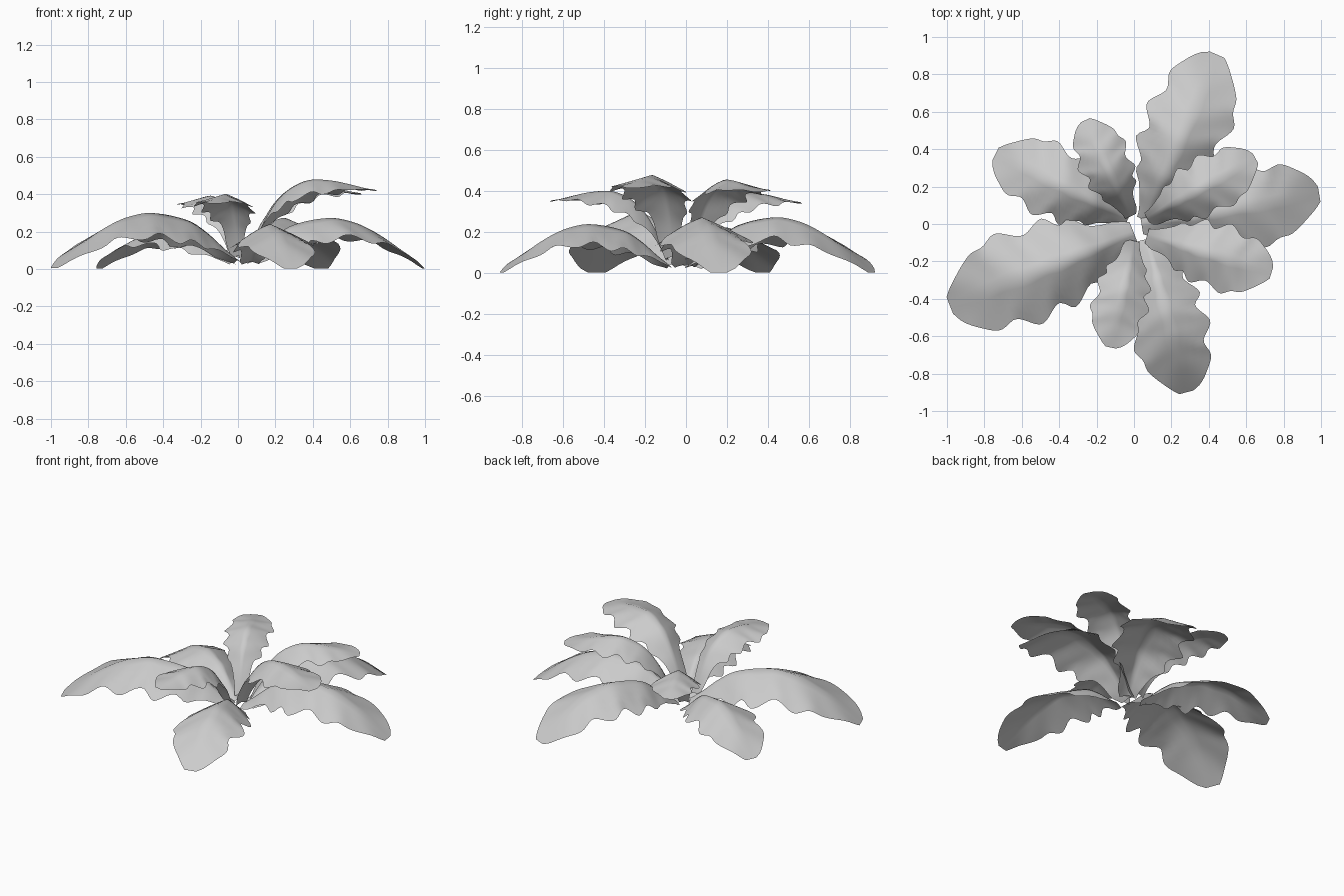
import bpy, bmesh, math
from mathutils import Vector

if "Cube" in bpy.data.objects:
    bpy.data.objects.remove(bpy.data.objects["Cube"])

mat = bpy.data.materials.new("leaf_grey")
mat.diffuse_color = (0.6, 0.6, 0.6, 1)
mat.use_nodes = True
mat.node_tree.nodes["Principled BSDF"].inputs["Base Color"].default_value = mat.diffuse_color

# Leaf profiles, all relative to leaf length: (position, value)
LOW_ARCH = [(0, .046), (.07, .10), (.17, .185), (.27, .245), (.47, .283), (.6, .262),
            (.7, .22), (.8, .16), (.9, .085), (1, .004)]
HIGH_ARCH = [(0, .12), (.06, .27), (.13, .41), (.22, .54), (.33, .63), (.47, .685),
             (.65, .68), (.8, .65), (1, .60)]
RIGHT_EDGE = [(0, .06), (.06, .09), (.14, .10), (.21, .125), (.28, .19), (.34, .175), (.41, .24),
              (.53, .195), (.66, .255), (.74, .215), (.82, .20), (.96, .09), (1, .045)]
LEFT_EDGE = [(0, .05), (.05, .06), (.18, .12), (.24, .165), (.30, .16), (.41, .24), (.48, .19),
             (.60, .258), (.71, .187), (.81, .21), (.90, .16), (.97, .10), (1, .045)]


def sample(pts, t):
    """Smooth curve through the points."""
    i = max(k for k in range(len(pts) - 1) if pts[k][0] <= t or k == 0)

    def slope(k):
        a, b = pts[max(k - 1, 0)], pts[min(k + 1, len(pts) - 1)]
        return (b[1] - a[1]) / (b[0] - a[0])
    (x0, y0), (x1, y1) = pts[i], pts[i + 1]
    h = x1 - x0
    s = (t - x0) / h
    return (y0 * (2*s**3 - 3*s**2 + 1) + slope(i) * h * (s**3 - 2*s**2 + s)
            + y1 * (3*s**2 - 2*s**3) + slope(i + 1) * h * (s**3 - s**2))


def leaf(name, base, tip, arch, width=1.0, rows=44, half=5):
    """Arched, drooping leaf blade with ruffled edges."""
    base, tip = Vector(base), Vector(tip)
    axis = tip - base
    size = axis.length
    axis.normalize()
    side = Vector((axis.y, -axis.x))
    bm = bmesh.new()
    grid = []
    for r in range(rows + 1):
        t = r / rows
        row = []
        for c in range(-half, half + 1):
            f = abs(c) / half
            w = sample(RIGHT_EDGE if c > 0 else LEFT_EDGE, t) * f * width
            fold = .85 * max(0, 1 - (t / .96)**1.5) * min(1, .35 + 3.8 * t)
            droop = fold * w * (1 - .25 * (1 - f))
            ripple = .008 * f * math.sin(math.tau * (t - .12 * f) / .2 + (0 if c > 0 else .8))
            ripple *= min(1, 4 * t, 4 * (1 - t))
            p = base + (axis * t + side * w * (1 if c > 0 else -1)) * size
            z = (sample(arch, t) - droop + ripple) * size
            row.append(bm.verts.new((p.x, p.y, max(z, 0))))
        grid.append(row)
    for a, b in zip(grid, grid[1:]):
        for i in range(2 * half):
            bm.faces.new((a[i], a[i + 1], b[i + 1], b[i]))
    bmesh.ops.recalc_face_normals(bm, faces=bm.faces)
    if sum(f.normal.z for f in bm.faces) < 0:
        bmesh.ops.reverse_faces(bm, faces=bm.faces)
    for f in bm.faces:
        f.smooth = True
    me = bpy.data.meshes.new(name)
    bm.to_mesh(me)
    bm.free()
    me.materials.append(mat)
    bpy.context.collection.objects.link(bpy.data.objects.new(name, me))


# Outer leaves, arching down to the ground
leaf("outer_leaf_left", (0, -.05), (-.985, -.435), LOW_ARCH)
leaf("outer_leaf_back_left", (-.03, .03), (-.74, .375), LOW_ARCH, 1.02)
leaf("outer_leaf_back", (.06, .02), (.445, .905), LOW_ARCH, .97)
leaf("outer_leaf_right", (.04, .0), (.99, .16), LOW_ARCH, .95)
leaf("outer_leaf_front", (.07, -.08), (.28, -.9), LOW_ARCH)

# Inner leaves, raised
leaf("inner_leaf_back_left", (-.02, .04), (-.26, .555), HIGH_ARCH, 1.02)
leaf("inner_leaf_back_right", (.07, .03), (.65, .35), HIGH_ARCH, .97)
leaf("inner_leaf_right", (.07, -.06), (.735, -.26), HIGH_ARCH, 1.05)
leaf("inner_leaf_front", (.0, -.09), (-.125, -.66), HIGH_ARCH, 1.05)
